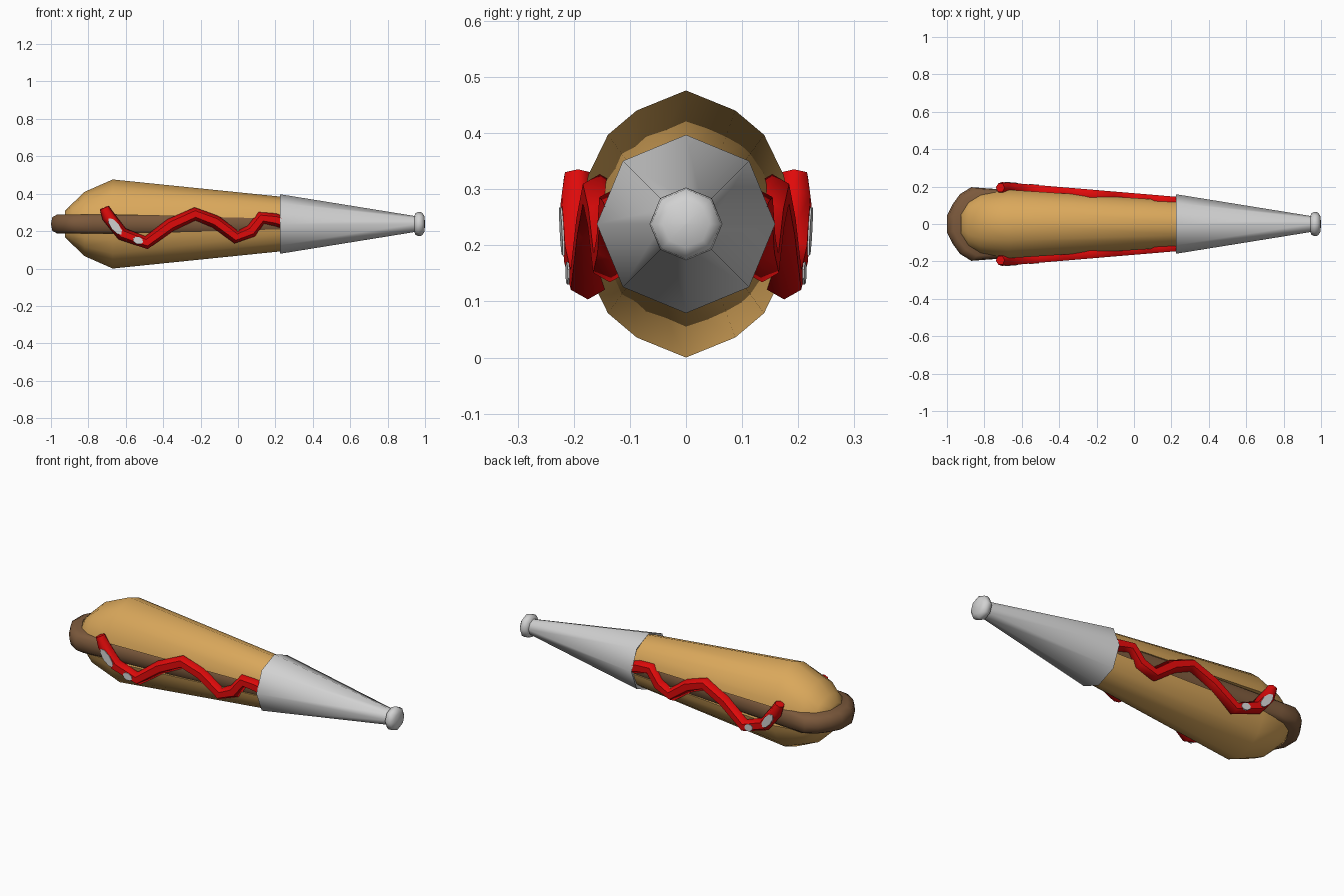
import bpy, bmesh, math
from mathutils import Vector, Matrix

if "Cube" in bpy.data.objects:
    bpy.data.objects.remove(bpy.data.objects["Cube"])

ZC = 0.238  # height of the long axis


def material(name, rgb):
    m = bpy.data.materials.new(name)
    m.diffuse_color = (*rgb, 1)
    m.use_nodes = True
    m.node_tree.nodes["Principled BSDF"].inputs["Base Color"].default_value = m.diffuse_color
    return m


BUN = material("toasted bun", (0.70, 0.39, 0.105))
MEAT = material("sausage brown", (0.20, 0.10, 0.045))
RED = material("ketchup red", (0.75, 0.003, 0.003))
GREY = material("light grey", (0.64, 0.64, 0.64))


def loft(name, rings, mat, angle=60):
    """Skin equal-length closed rings and cap both ends."""
    bm = bmesh.new()
    vs = [[bm.verts.new(p) for p in r] for r in rings]
    n = len(vs[0])
    for a, b in zip(vs, vs[1:]):
        for i in range(n):
            j = (i + 1) % n
            bm.faces.new((a[i], a[j], b[j], b[i]))
    bm.faces.new(vs[0])
    bm.faces.new(vs[-1])
    bmesh.ops.remove_doubles(bm, verts=bm.verts, dist=1e-5)
    bmesh.ops.recalc_face_normals(bm, faces=bm.faces)
    me = bpy.data.meshes.new(name)
    bm.to_mesh(me)
    bm.free()
    me.materials.append(mat)
    ob = bpy.data.objects.new(name, me)
    bpy.context.collection.objects.link(ob)
    bpy.ops.object.select_all(action='DESELECT')
    ob.select_set(True)
    bpy.context.view_layer.objects.active = ob
    bpy.ops.object.shade_smooth_by_angle(angle=math.radians(angle))
    return ob


def lathe(name, profile, mat, n=8):
    """Revolve (x, radius) pairs round the long axis."""
    loft(name, [[(x, r * math.sin(k * math.tau / n), ZC + r * math.cos(k * math.tau / n))
                 for k in range(n)] for x, r in profile], mat)


# handle with recessed mouth, and end knob
lathe("handle", [(0.29, 0.0005), (0.232, 0.15), (0.225, 0.159), (0.95, 0.042), (0.96, 0.0005)], GREY)
lathe("end_knob", [(0.94, 0.036), (0.948, 0.057), (0.965, 0.065),
                   (0.983, 0.062), (0.997, 0.042), (1.0, 0.0005)], GREY)

# bun halves: (x, half width, inner face height, outer height)
stations = [(-0.925, 0.05, 0.052, 0.07), (-0.885, 0.115, 0.05, 0.11), (-0.82, 0.155, 0.05, 0.172),
            (-0.67, 0.183, 0.05, 0.238), (0.26, 0.122, 0.028, 0.143)]
section = [(1, 0), (0.95, 0.2), (0.76, 0.58), (0.48, 0.81), (0, 1)]  # width, height fractions
half = section + [(-u, v) for u, v in section[-2::-1]]
for name, s in (("top_bun", 1), ("bottom_bun", -1)):
    loft(name, [[(x, u * w, ZC + s * (b + v * (t - b))) for u, v in half]
                for x, w, b, t in stations], BUN)

# flat sausage: rounded plan outline stacked in layers
plan = [(-1, 0.045), (-0.97, 0.105), (-0.93, 0.16), (-0.87, 0.197), (-0.78, 0.19), (0.26, 0.118)]
outline = plan + [(x, -y) for x, y in reversed(plan)]
layers = [(-0.052, 0.86, 0.965), (-0.036, 0.97, 0.993), (0, 1, 1), (0.036, 0.97, 0.993), (0.052, 0.86, 0.965)]
loft("sausage", [[(x * sx, y * sy, ZC + z) for x, y in outline] for z, sy, sx in layers], MEAT)

# ketchup squiggles on both sides, with glossy spots
path = [(-0.715, 0.325), (-0.695, 0.28), (-0.62, 0.185), (-0.49, 0.138), (-0.36, 0.233), (-0.23, 0.292),
        (-0.12, 0.25), (-0.01, 0.168), (0.07, 0.2), (0.125, 0.27), (0.2, 0.26), (0.25, 0.245)]


def side_y(x):
    return 0.193 - 0.084 * (x + 0.7)


for side, s in (("front", -1), ("back", 1)):
    pts = [Vector((x, s * side_y(x), z)) for x, z in path]
    out = Vector((0.084, s, 0)).normalized()
    rings = []
    for i, p in enumerate(pts):
        d = (pts[min(i + 1, len(pts) - 1)] - pts[max(i - 1, 0)]).normalized()
        across = d.cross(out).normalized()
        r = 0.026 if i == 0 else 0.035
        rings.append([p + r * (math.cos(a) * out + math.sin(a) * across)
                      for a in (math.radians(30 + 60 * k) for k in range(6))])
    loft(side + "_ketchup", rings, RED)

    # thin glossy plates: (x, z, half length, half width, slope direction)
    for k, (x, z, l, w, dx, dz) in enumerate([(-0.66, 0.225, 0.055, 0.022, 0.075, -0.095),
                                              (-0.537, 0.15, 0.028, 0.02, 0.13, -0.047)]):
        c = Vector((x, s * side_y(x), z))
        along = Vector((dx, -s * 0.084 * dx, dz)).normalized()
        across = along.cross(out).normalized()
        loft(f"{side}_gloss_{k + 1}",
             [[c + h * out + l * math.cos(a) * along + w * math.sin(a) * across
               for a in (math.tau * q / 8 for q in range(8))] for h in (0.025, 0.0335)], GREY, 30)
